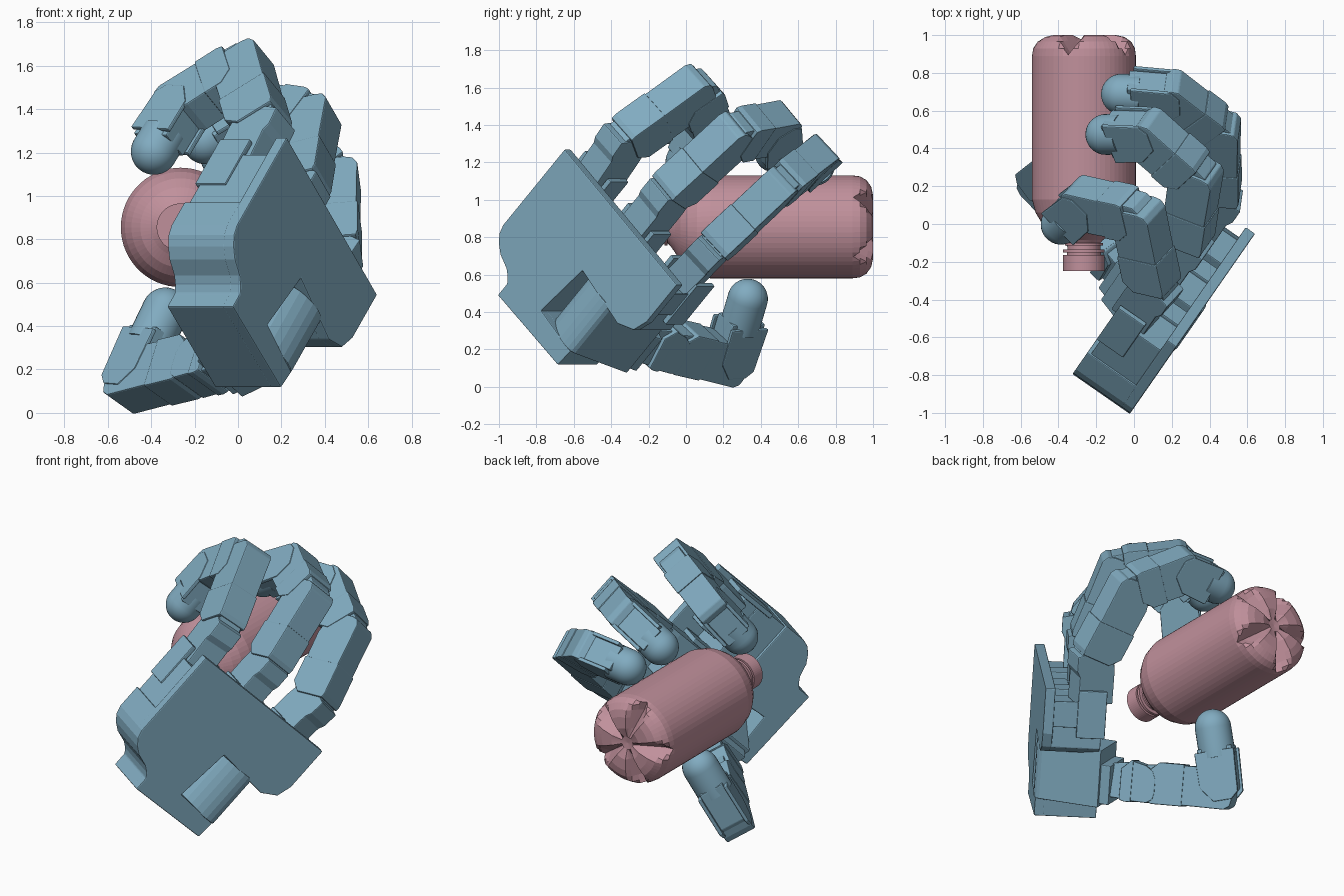
import bpy, bmesh, math
from mathutils import Vector as V

if "Cube" in bpy.data.objects:
    bpy.data.objects.remove(bpy.data.objects["Cube"])

def material(name, rgb):
    m = bpy.data.materials.new(name)
    m.diffuse_color = (*rgb, 1)
    m.use_nodes = True
    m.node_tree.nodes["Principled BSDF"].inputs["Base Color"].default_value = m.diffuse_color
    return m

BLUE = material("hand_blue", (0.22, 0.41, 0.53))
PINK = material("bottle_pink", (0.53, 0.28, 0.33))

# Palm frame: S across the fingers, F towards the fingers, P out of the palm
P = V((-0.82, 0.57, 0)).normalized()
F = V((0.40, 0.58, 0.71)).normalized()
S = P.cross(F).normalized()
F = S.cross(P)
CORNER = V((0.225, -0.65, 1.27))

def palm(s, f, d):
    return CORNER + S * s + F * f + P * d

def finish(name, bm, mat, bevel=0.0, smooth=False):
    bmesh.ops.recalc_face_normals(bm, faces=bm.faces)
    me = bpy.data.meshes.new(name)
    bm.to_mesh(me)
    bm.free()
    ob = bpy.data.objects.new(name, me)
    bpy.context.collection.objects.link(ob)
    me.materials.append(mat)
    if bevel:
        b = ob.modifiers.new("bevel", 'BEVEL')
        b.width, b.segments, b.limit_method = bevel, 2, 'ANGLE'
    if smooth:
        bpy.ops.object.select_all(action='DESELECT')
        ob.select_set(True)
        bpy.context.view_layer.objects.active = ob
        bpy.ops.object.shade_smooth_by_angle(angle=math.radians(35))
    return ob

def prism(name, pts, o, u, v, w, w0, w1, bevel=0.006):
    """Extrude a 2D outline in the u-v plane along w."""
    bm = bmesh.new()
    a, b = [[bm.verts.new(o + u * x + v * y + w * k) for x, y in pts] for k in (w0, w1)]
    bm.faces.new(a)
    bm.faces.new(b)
    for i in range(len(pts)):
        j = (i + 1) % len(pts)
        bm.faces.new((a[i], a[j], b[j], b[i]))
    return finish(name, bm, BLUE, bevel)

def rect(x0, x1, y0, y1):
    return [(x0, y0), (x1, y0), (x1, y1), (x0, y1)]

def lathe(bm, prof, o, axis, e1, e2, n):
    """Spin (along, radius) points round an axis."""
    rings = []
    for h, r in prof:
        if r == 0:
            rings.append([bm.verts.new(o + axis * h)])
        else:
            rings.append([bm.verts.new(o + axis * h + (e1 * math.cos(t) + e2 * math.sin(t)) * r)
                          for t in (2 * math.pi * i / n for i in range(n))])
    for a, b in zip(rings, rings[1:]):
        for i in range(n):
            j = (i + 1) % n
            q = [a[i % len(a)], a[j % len(a)], b[j % len(b)], b[i % len(b)]]
            bm.faces.new(list(dict.fromkeys(q)))

# Bottle, lying along y, with ringed neck and five-lobed base
prof = [(-.25, 0), (-.25, .11), (-.165, .11), (-.165, .09), (-.152, .09), (-.152, .11), (-.135, .11),
        (-.135, .088), (-.115, .088), (-.115, .1), (-.1, .1), (-.1, .088), (-.085, .1), (-.06, .135),
        (-.03, .185), (.01, .226), (.06, .256), (.13, .275), (.89, .275), (.93, .270), (.965, .25),
        (.99, .215), (1, .17), (1, .1), (.98, .04), (.975, 0)]
bm = bmesh.new()
O = V((-.265, 0, .855))
lathe(bm, prof, O, V((0, 1, 0)), V((0, 0, 1)), V((1, 0, 0)), 60)
for v in bm.verts:
    if v.co.y > .9:
        d = v.co - O
        r = math.hypot(d.x, d.z)
        a = (math.degrees(math.atan2(d.x, d.z)) - 54 + 36) % 72 - 36
        g = max(0, 1 - abs(a) / 18)
        v.co.y = min(v.co.y, 1 - .105 * g * min(1, r / .22))
finish("bottle", bm, PINK)

# Palm back plate and thick body share one outline with the thumb notch
outline = [(0, 0), (1.03, 0), (1.03, -.28), (1.0, -.37), (.9, -.42), (.54, -.38), (.5, -.72), (.79, -.74),
           (.78, -.85), (.24, -.86), (.24, -.775), (.215, -.745), (.18, -.72), (.1, -.695), (.05, -.66),
           (.015, -.62), (0, -.57)]
prism("palm_back_plate", outline, CORNER, S, F, P, 0, .06)
body = [(min(max(x, .01), 1.0), min(y, -.2)) for x, y in outline]
prism("palm_body", body, CORNER, S, F, P, .05, .35)
lower = [(0, -.42), (.52, -.42)] + outline[6:]
prism("palm_lower_block", lower, CORNER, S, F, P, .05, .37)

# Knuckle sockets along the top of the palm
for i, s in enumerate((.12, .515, .91)):
    n = f"socket_{i + 1}"
    prism(n + "_housing", rect(s - .11, s + .11, -.24, -.1), CORNER, S, F, P, .05, .34)
    for k in (-.12, .09):
        prism(n + "_cheek", rect(s + k, s + k + .03, -.3, -.01), CORNER, S, F, P, .2, .37)
    prism(n + "_step", rect(s + .1, min(s + .22, 1.02), -.22, -.08), CORNER, S, F, P, .05, .22)

def link(name, o, d, back, w, L, width=.185):
    """Finger segment: slim hinge start, motor half, bracket half with a cut inner corner."""
    h = width / 2
    prism(name + "_hinge", [(-.07, -.06), (-.07, .06), (-.03, .105), (.1, .115), (.1, -.115), (-.02, -.1)],
          o, d, back, w, -h * .82, h * .82)
    m = max(.1, L * .52)
    prism(name + "_motor", [(.03, .115), (.06, .125), (m, .125), (m, -.125), (.09, -.125), (.03, -.07)],
          o, d, back, w, -h - .004, h + .004)
    prism(name + "_bracket", [(m - .02, .118), (L + .03, .122), (L + .065, .1), (L + .075, .06), (L + .075, -.02),
                              (L + .055, -.07), (L + .01, -.1), (L - .07, -.12), (m - .02, -.118)],
          o, d, back, w, -h, h)
    return o + d * L

def tip(name, o, d, back, w, L, stem):
    """Last segment: open bracket and a round rubber fingertip."""
    k = L - stem
    shape = [(-.07, -.05), (-.07, .06), (-.03, .105), (k, .12), (k, -.12), (.02, -.12)]
    for a, b in ((-.098, -.075), (.075, .098)):
        prism(name + "_side", shape, o, d, back, w, a, b)
    prism(name + "_core", [(x + .02, y * .88) for x, y in shape], o, d, back, w, -.076, .076)
    dome = [(k - .04, 0), (k - .04, .108)] + [(L + .108 * math.sin(t), .108 * math.cos(t))
            for t in (math.pi / 16 * i for i in range(8))] + [(L + .108, 0)]
    bm = bmesh.new()
    lathe(bm, dome, o, d, back, w, 32)
    finish(name + "_pad", bm, BLUE, smooth=True)

# Three fingers: knuckle position, sideways spread, twist, three bend angles
fingers = [("first", .12, -5, -6, (37, 128, 172)),
           ("middle", .515, 0, 0, (19, 81, 136)),
           ("last", .91, 5, 18, (26, 73, 118))]
for name, s, spread, twist, bends in fingers:
    a, t = math.radians(spread), math.radians(twist)
    up = F * math.cos(a) + S * math.sin(a)
    side = S * math.cos(a) - F * math.sin(a)
    inn = P * math.cos(t) - side * math.sin(t)
    w = up.cross(inn)
    o = palm(s, 0, .27)
    prism(name + "_finger_base", [(-.1, -.12), (-.1, .1), (.08, .1), (.12, .12), (.21, .12), (.225, .05),
                                  (.225, -.05), (.19, -.11), (.1, -.12)], o, up, -inn, w, -.085, .085)
    o = o + up * .15
    for part, ang, L in zip(("proximal", "medial", "distal"), bends, (.49, .35, .25)):
        c, q = math.cos(math.radians(ang)), math.sin(math.radians(ang))
        d, back = up * c + inn * q, up * q - inn * c
        n = f"{name}_finger_{part}"
        if part == "distal":
            tip(n, o, d, back, w, L, .06)
        else:
            o = link(n, o, d, back, w, L)

# Thumb motor in the palm notch, turned about the F axis
m = (S * .4 + P * .91).normalized()
ms = F.cross(m)
c = palm(.69, -.42, .105)
arc = [(-.03 - .07 * math.sin(t), .14 * math.cos(t)) for t in (math.pi / 10 * i for i in range(11))]
prism("thumb_motor", arc + [(.34, -.14), (.34, .14)], c, m, ms, F, -.32, .03)
prism("thumb_motor_front", rect(.2, .4, -.12, .12), c, m, ms, F, -.3, -.06)

# Thumb: two straight segments, then the tip bent up under the bottle
end, pad = V((-.49, .235, .148)), V((-.335, .33, .47))
j14 = V((-.175, -.1, .225))
d1 = (end - j14).normalized()
d2 = (pad - end).normalized()
w = d1.cross(d2).normalized()
j13 = j14 - d1 * .165
link("thumb_base", j13, d1, d1.cross(w), w, .165, .2)
link("thumb_proximal", j14, d1, d1.cross(w), w, (end - j14).length)
tip("thumb_distal", end, d2, d2.cross(w), w, (pad - end).length, .14)
